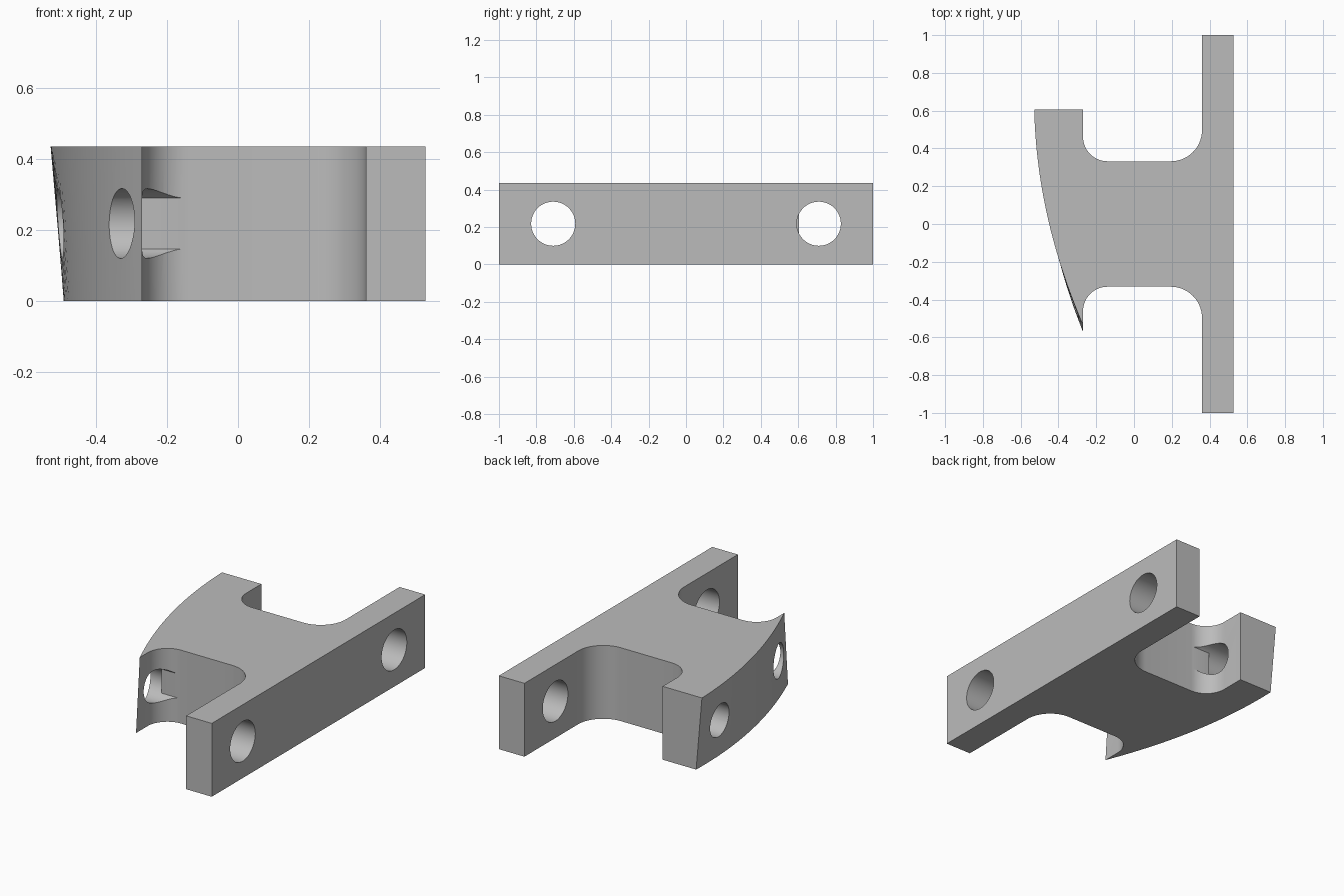
import bpy, bmesh
from math import sin, cos, pi, acos

cube = bpy.data.objects.get("Cube")
if cube:
    bpy.data.objects.remove(cube)

HEIGHT = 0.435
MID = 0.218
WEB = 0.332          # half width of the web
ARM_X, FLANGE_X, END_X = -0.27, 0.36, 0.528

grey = bpy.data.materials.new("plain_grey")
grey.use_nodes = True
colour = (0.5, 0.5, 0.5, 1)
grey.diffuse_color = colour
grey.node_tree.nodes["Principled BSDF"].inputs["Base Color"].default_value = colour


def prism(name, ring_a, ring_b):
    """Solid joining two matching rings of points."""
    bm = bmesh.new()
    a = [bm.verts.new(p) for p in ring_a]
    b = [bm.verts.new(p) for p in ring_b]
    bm.faces.new(a[::-1])
    bm.faces.new(b)
    for i in range(len(a)):
        j = (i + 1) % len(a)
        bm.faces.new((a[i], a[j], b[j], b[i]))
    bmesh.ops.recalc_face_normals(bm, faces=bm.faces)
    mesh = bpy.data.meshes.new(name)
    bm.to_mesh(mesh)
    bm.free()
    mesh.materials.append(grey)
    obj = bpy.data.objects.new(name, mesh)
    bpy.context.collection.objects.link(obj)
    return obj


def arc(cx, cy, r, start, end, steps=14):
    angles = [start + (end - start) * i / steps for i in range(steps + 1)]
    return [(cx + r * cos(t), cy + r * sin(t)) for t in angles]


def saddle_curve(back_x, tip_y, steps=32):
    """Bowed outer edge of the arm, from its back end to the pointed tip."""
    pts = [(back_x, 0.605), (-0.394, -0.2), (ARM_X, tip_y)]
    result = []
    for i in range(steps + 1):
        y = 0.605 + (tip_y - 0.605) * i / steps
        x = 0
        for k, (px, py) in enumerate(pts):
            for m, (_, qy) in enumerate(pts):
                if m != k:
                    px *= (y - qy) / (py - qy)
            x += px
        result.append((x, y))
    return result


# Plan outline: flange, filleted web and bowed arm
r1, r2 = 0.13, 0.165
front = arc(ARM_X + r1, -WEB - r1, r1, pi, pi / 2)
front += arc(FLANGE_X - r2, -WEB - r2, r2, pi / 2, 0)
back = [(x, -y) for x, y in reversed(front)]
outline = front + [(FLANGE_X, -1), (END_X, -1), (END_X, 1), (FLANGE_X, 1)]
outline += back + [(ARM_X, 0.605)]
bottom = outline + saddle_curve(-0.49, -0.57)
top = outline + saddle_curve(-0.528, -0.535)
bracket = prism("bracket_body", [(x, y, 0) for x, y in bottom],
                [(x, y, HEIGHT) for x, y in top])


def cut(profile, x0, x1):
    """Cut a y-z profile through the bracket along x."""
    cutter = prism("hole_cutter", [(x0, y, z) for y, z in profile],
                   [(x1, y, z) for y, z in profile])
    cutter.hide_render = True
    mod = bracket.modifiers.new("hole", "BOOLEAN")
    mod.operation = "DIFFERENCE"
    mod.solver = "EXACT"
    mod.object = cutter
    bpy.context.view_layer.objects.active = bracket
    bpy.ops.object.modifier_apply(modifier=mod.name)
    bpy.data.objects.remove(cutter)


for side in (-1, 1):
    # Flange bolt holes
    cut(arc(side * 0.71, MID, 0.118, 0, 2 * pi, 48)[:-1], FLANGE_X - 0.1, END_X + 0.1)
    # Arm holes, then their clearance through the fillets, flush with the web
    cut(arc(side * 0.4, MID, 0.0985, 0, 2 * pi, 48)[:-1], -0.8, ARM_X)
    limit = acos((WEB + 0.001 - 0.4) / 0.098)
    clearance = arc(0.4, MID, 0.098, -limit, limit, 36)
    cut([(side * y, z) for y, z in clearance], -0.3, -0.1)

bpy.ops.object.select_all(action="DESELECT")
bracket.select_set(True)
bpy.context.view_layer.objects.active = bracket
bpy.ops.object.shade_smooth_by_angle(angle=pi / 6)
